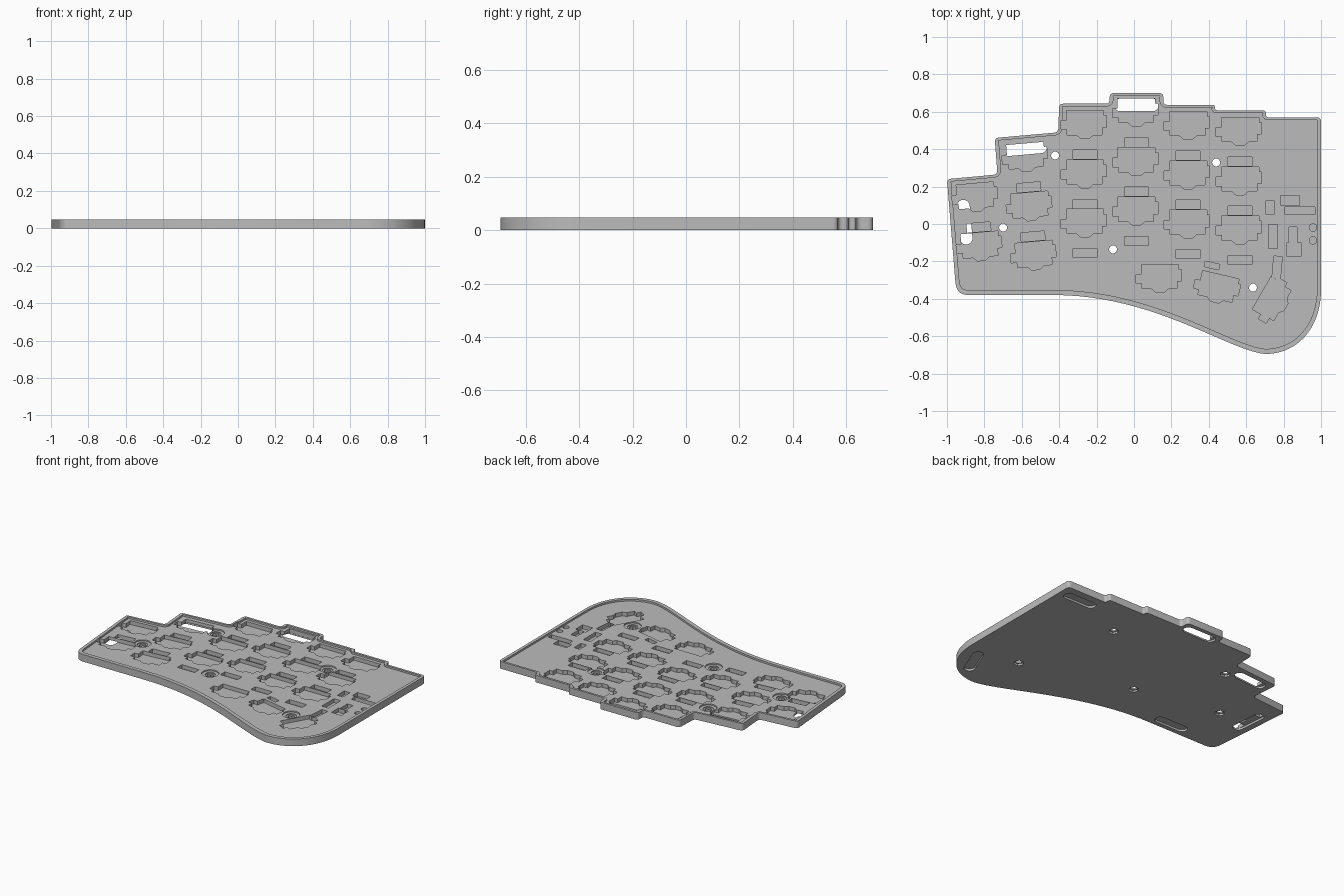
import bpy, bmesh
from math import radians, cos, sin, pi
from mathutils import Vector, Matrix
from mathutils.geometry import interpolate_bezier

if "Cube" in bpy.data.objects:
    bpy.data.objects.remove(bpy.data.objects["Cube"])

TOP, DECK, POCKET, FOOT = 0.048, 0.036, 0.010, 0.014

grey = bpy.data.materials.new("plain_grey")
grey.use_nodes = True
colour = (0.5, 0.5, 0.5, 1)
grey.diffuse_color = colour
grey.node_tree.nodes["Principled BSDF"].inputs["Base Color"].default_value = colour


def V(*points):
    return [Vector(p) for p in points]


def curve(*points, n=16):
    return [p.to_2d() for p in interpolate_bezier(*[Vector(p).to_3d() for p in points], n)]


def rounded(points, r):
    """Replace sharp corners with short arcs."""
    out = []
    for i, p in enumerate(points):
        a, b = points[i - 1] - p, points[(i + 1) % len(points)] - p
        if abs(a.angle(b) - pi) < 0.5:
            out.append(p)
            continue
        s = min(r, a.length * 0.45, b.length * 0.45)
        a, b = p + a.normalized() * s, p + b.normalized() * s
        for k in range(5):
            t = k / 4
            out.append(a * (1 - t) ** 2 + p * 2 * t * (1 - t) + b * t * t)
    return out


def inset(points):
    """Shrink a clockwise outline; the front wall is thicker than the back."""
    out = []
    for i, p in enumerate(points):
        d1 = (p - points[i - 1]).normalized()
        d2 = (points[(i + 1) % len(points)] - p).normalized()
        n1, n2 = Vector((-d1.y, d1.x)), Vector((-d2.y, d2.x))
        w = 0.021 - 0.003 * (n1.y + n2.y)
        out.append(p - (n1 + n2) * w / (1 + n1.dot(n2)))
    return out


def placed(points, x, y, angle=0):
    turn = Matrix.Rotation(radians(angle), 2)
    return [turn @ p + Vector((x, y)) for p in points]


def box(w, h):
    return V((-w / 2, -h / 2), (w / 2, -h / 2), (w / 2, h / 2), (-w / 2, h / 2))


def disc(r, n=32):
    return V(*[(r * cos(2 * pi * k / n), r * sin(2 * pi * k / n)) for k in range(n)])


def slot(length, width, n=10):
    r, half = width / 2, length / 2 - width / 2
    ends = [(half, -pi / 2), (-half, pi / 2)]
    return V(*[(cx + r * cos(a + pi * k / n), r * sin(a + pi * k / n))
               for cx, a in ends for k in range(n + 1)])


def solid(name, outlines, z0, z1):
    """Extrude every outline into one object."""
    bm = bmesh.new()
    for i, points in enumerate(outlines):
        base = z0 + i * 0.00001
        face = bm.faces.new([bm.verts.new((p.x, p.y, base)) for p in points])
        ext = bmesh.ops.extrude_face_region(bm, geom=[face])["geom"]
        for v in ext:
            if isinstance(v, bmesh.types.BMVert):
                v.co.z = z1 + i * 0.00001
    bmesh.ops.recalc_face_normals(bm, faces=bm.faces)
    mesh = bpy.data.meshes.new(name)
    bm.to_mesh(mesh)
    bm.free()
    obj = bpy.data.objects.new(name, mesh)
    mesh.materials.append(grey)
    bpy.context.collection.objects.link(obj)
    return obj


# Outline: stepped back edge, then the curved front edge, clockwise
outline = V((-1, 0.24), (-0.73, 0.265), (-0.745, 0.46), (-0.405, 0.49), (-0.40, 0.643),
            (-0.13, 0.643), (-0.13, 0.70), (0.157, 0.70), (0.157, 0.637), (0.433, 0.637),
            (0.433, 0.608), (0.705, 0.608), (0.705, 0.57), (1, 0.57))
outline += curve((1, -0.35), (1, -0.55), (0.88, -0.695), (0.70, -0.695), n=20)
outline += curve((0.70, -0.695), (0.50, -0.675), (0.1, -0.375), (-0.44, -0.38), n=24)[1:]
outline += curve((-0.88, -0.38), (-0.93, -0.38), (-0.95, -0.36), (-0.955, -0.31), n=8)
outline = rounded(outline, 0.022)

# Switch socket pocket shape
key = V((-0.1, 0.07), (0.1, 0.07), (0.1, 0.043), (0.115, 0.043), (0.115, -0.02),
        (0.09, -0.02), (0.09, -0.06), (0.045, -0.06), (0.022, -0.08), (-0.022, -0.08),
        (-0.045, -0.06), (-0.096, -0.06), (-0.096, -0.032), (-0.128, -0.032),
        (-0.128, 0.016), (-0.1, 0.016))
light = box(0.128, 0.048)

# Key columns: x, y of the back key, tilt, keys, lights
pockets = []
for x, y, tilt, keys, lights in [(-0.262, 0.537, 0, 3, 3), (0.013, 0.602, 0, 3, 3),
                                 (0.289, 0.532, 0, 3, 3), (0.567, 0.50, 0, 3, 3),
                                 (-0.578, 0.361, 5, 3, 2), (-0.845, 0.147, 5, 2, 1)]:
    down = Matrix.Rotation(radians(tilt), 2) @ Vector((0, -0.264))
    for row in range(keys):
        c = Vector((x, y)) + down * row
        pockets.append(placed(key, c.x, c.y, tilt))
        if row < lights:
            c += down * 0.625
            pockets.append(placed(light, c.x, c.y, tilt))

# Thumb keys and their lights
for x, y, tilt in [(0.139, -0.286, 0), (0.449, -0.34, -13), (0.743, -0.404, 60)]:
    pockets.append(placed(key, x, y, tilt))
pockets.append(placed(box(0.08, 0.03), 0.417, -0.222, -13))
pockets.append(placed(box(0.12, 0.045), 0.765, -0.233, 85))

# Controller component pockets
for x, y, w, h in [(0.743, -0.067, 0.05, 0.13), (0.727, 0.088, 0.043, 0.075),
                   (0.834, 0.126, 0.1, 0.055), (0.888, 0.072, 0.16, 0.04),
                   (0.85, -0.06, 0.043, 0.086), (0.856, -0.136, 0.075, 0.075)]:
    pockets.append(placed(box(w, h), x, y))
for y in (-0.019, -0.088):
    pockets.append(placed(disc(0.02), 0.957, y))

# Screw positions and foot recesses
screws = [(-0.422, 0.366), (0.439, 0.329), (-0.70, -0.019), (-0.112, -0.136), (0.636, -0.34)]
feet = [placed(slot(0.24, 0.068), *f) for f in
        [(0.013, 0.637, 0), (-0.585, 0.405, 5), (-0.905, 0.01, 95),
         (-0.56, -0.315, 0), (0.84, 0.485, 0), (0.86, -0.5, 68)]]

# Plate and the cuts made in it
plate = solid("case_bottom_plate", [outline], 0, TOP)
cutters = [
    solid("deck_cutter", [inset(outline)], DECK, 0.1),
    solid("pocket_cutter", pockets, POCKET, 0.1),
    solid("foot_cutter", feet, -0.05, FOOT),
    solid("screw_seat_cutter", [placed(disc(0.053), *s) for s in screws], DECK - 0.008, 0.11),
    solid("screw_bore_cutter", [placed(disc(0.032), *s) for s in screws], DECK - 0.014, 0.12),
    solid("screw_hole_cutter", [placed(disc(0.021), *s) for s in screws], -0.06, 0.13),
    solid("nut_cutter", [placed(disc(0.032, 6), *s) for s in screws], -0.07, 0.012),
]
bpy.context.view_layer.objects.active = plate
plate.select_set(True)
for cutter in cutters:
    cutter.hide_render = True
    cut = plate.modifiers.new(cutter.name, 'BOOLEAN')
    cut.operation, cut.solver, cut.object = 'DIFFERENCE', 'EXACT', cutter
    cut.use_self = True
    bpy.ops.object.modifier_apply(modifier=cut.name)
    bpy.data.objects.remove(cutter)

bpy.ops.object.shade_smooth_by_angle(angle=radians(30))
